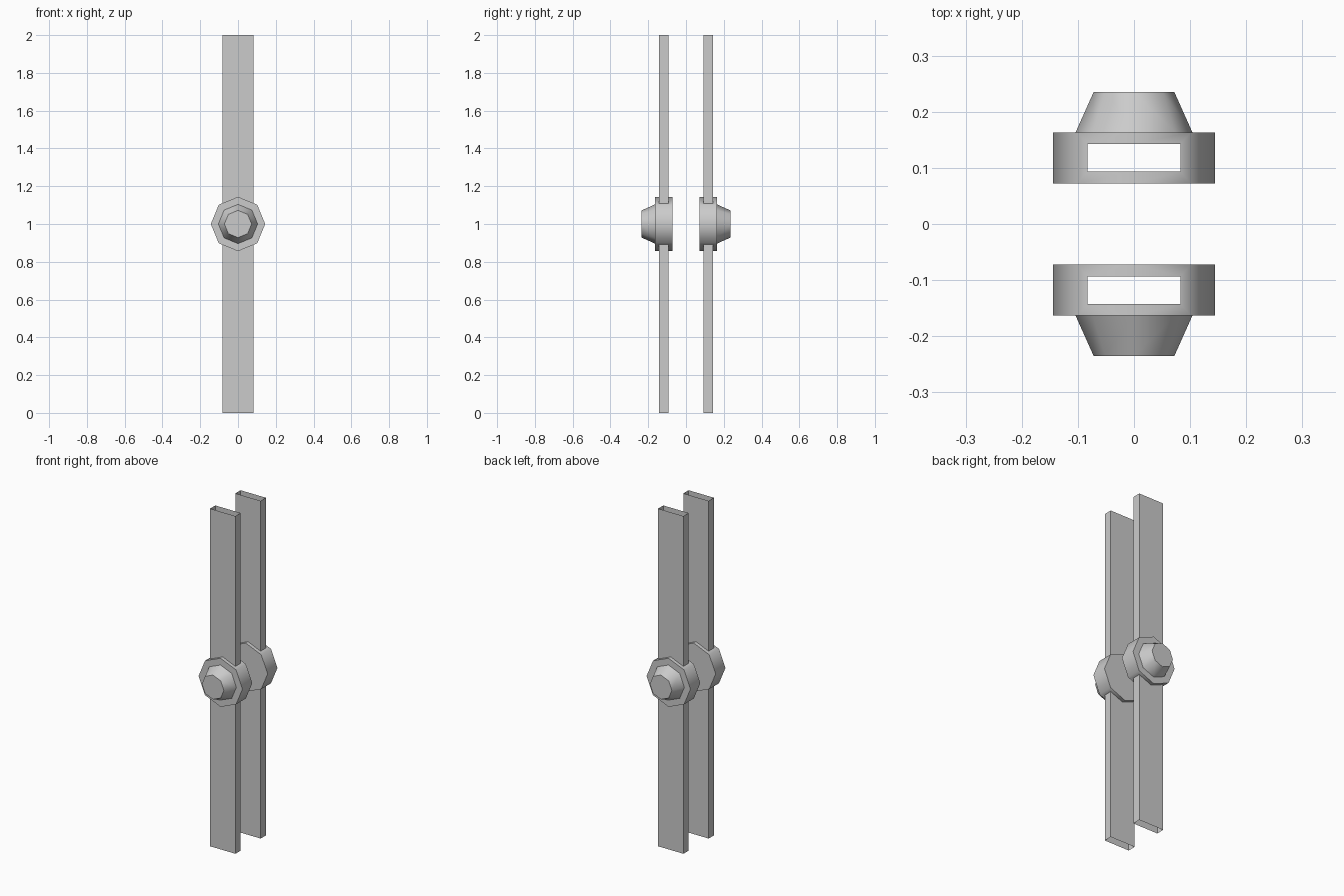
import bpy, bmesh, math

if "Cube" in bpy.data.objects:
    bpy.data.objects.remove(bpy.data.objects["Cube"])

SIDES, MID = 8, 1.0


def finish(name, bm):
    bmesh.ops.recalc_face_normals(bm, faces=bm.faces[:])
    me = bpy.data.meshes.new(name)
    bm.to_mesh(me)
    bm.free()
    ob = bpy.data.objects.new(name, me)
    bpy.context.collection.objects.link(ob)
    return ob


def lathe_y(name, profile):
    """Closed octagonal solid around the y direction from (radius, y) pairs."""
    bm = bmesh.new()
    rings = []
    for r, y in profile:
        angles = [2 * math.pi * i / SIDES for i in range(SIDES)]
        rings.append([bm.verts.new((r * math.cos(a), y, MID + r * math.sin(a))) for a in angles])
    for a, b in zip(rings, rings[1:]):
        for i in range(SIDES):
            j = (i + 1) % SIDES
            bm.faces.new((a[i], a[j], b[j], b[i]))
    bm.faces.new(rings[0])
    bm.faces.new(rings[-1])
    return finish(name, bm)


# Back collar with tapered knob
rail = lathe_y("rail_with_knob",
               [(0.144, 0.072), (0.144, 0.1635), (0.104, 0.1635), (0.072, 0.235)])

# Upright flat bar, used to fuse into the collar
bm = bmesh.new()
bmesh.ops.create_cube(bm, size=1)
for v in bm.verts:
    v.co.x *= 0.166
    v.co.y = v.co.y * 0.049 + 0.118
    v.co.z = v.co.z * 2 + MID
bar = finish("bar_helper", bm)
bar.hide_render = True

bpy.context.view_layer.objects.active = rail
rail.select_set(True)
union = rail.modifiers.new("fuse", "BOOLEAN")
union.operation = "UNION"
union.solver = "EXACT"
union.object = bar
bpy.ops.object.modifier_apply(modifier=union.name)
bpy.data.objects.remove(bar)

# Open both ends of the hollow bar
bm = bmesh.new()
bm.from_mesh(rail.data)
caps = [f for f in bm.faces if abs(f.normal.z) > 0.9 and abs(f.calc_center_median().z - MID) > 0.9]
bmesh.ops.delete(bm, geom=caps, context="FACES")
bm.to_mesh(rail.data)
bm.free()

# Matching front rail
mirror = rail.modifiers.new("front_copy", "MIRROR")
mirror.use_axis = (False, True, False)
mirror.use_mirror_merge = False
bpy.ops.object.modifier_apply(modifier=mirror.name)
bpy.ops.object.shade_smooth_by_angle(angle=math.radians(50))
rail.name = "twin_rails_with_knobs"
